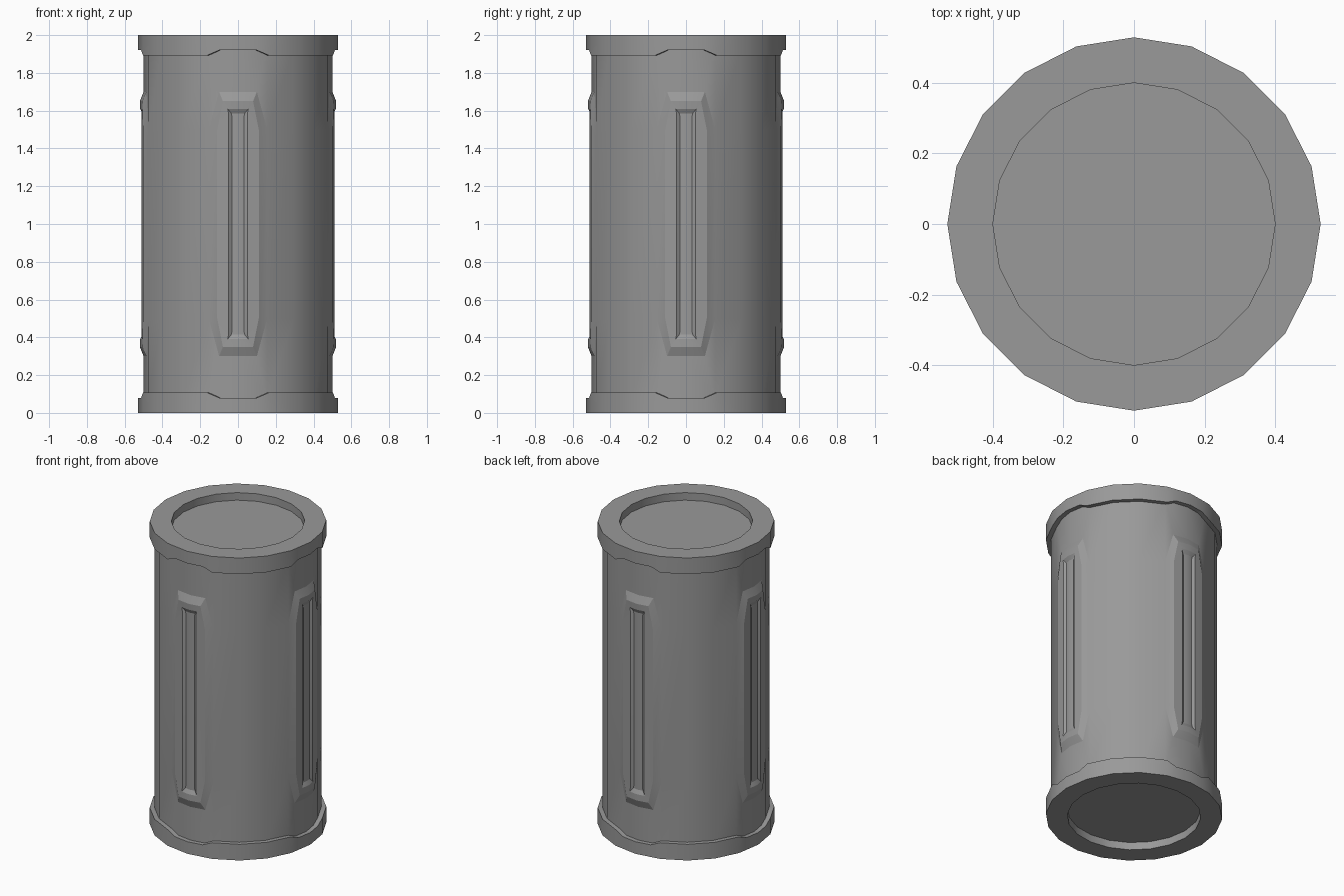
import bpy, bmesh
from math import sin, cos, tan, radians, pi
from mathutils import Matrix, Vector

if "Cube" in bpy.data.objects:
    bpy.data.objects.remove(bpy.data.objects["Cube"])

R, SIDES = 0.50, 20
STEP = 2 * pi / SIDES
HW = R * sin(STEP)              # half width of a two-facet panel
SLOPE = tan(STEP / 2)           # how the facets fall away from the panel centre

grey = bpy.data.materials.new("dark_grey")
grey.diffuse_color = (0.32, 0.32, 0.32, 1)
grey.use_nodes = True
grey.node_tree.nodes["Principled BSDF"].inputs["Base Color"].default_value = grey.diffuse_color


def finish(bm, name, angle=25):
    bmesh.ops.remove_doubles(bm, verts=bm.verts, dist=0.0005)
    bmesh.ops.recalc_face_normals(bm, faces=bm.faces)
    me = bpy.data.meshes.new(name)
    bm.to_mesh(me)
    bm.free()
    me.materials.append(grey)
    ob = bpy.data.objects.new(name, me)
    bpy.context.collection.objects.link(ob)
    bpy.ops.object.select_all(action='DESELECT')
    ob.select_set(True)
    bpy.context.view_layer.objects.active = ob
    bpy.ops.object.shade_smooth_by_angle(angle=radians(angle))
    return ob


def bridge(bm, a, b, skip=()):
    n = len(a)
    for i in range(n):
        if i not in skip:
            j = (i + 1) % n
            bm.faces.new((a[i], a[j], b[j], b[i]))


def panel_loop(bm, mat, a, zt, b, zs, lift):
    """Ten-point loop that follows the body facets, raised by lift."""
    half = [(0, zt), (a, zt), (b, zs), (b, -zs), (a, -zt), (0, -zt)]
    pts = half + [(-x, z) for x, z in half[-2:0:-1]]
    return [bm.verts.new(mat @ Vector((x, -(R + lift - SLOPE * abs(x)), 1 + z)))
            for x, z in pts]


# Body: four slotted, framed panels with plain strips between them
bm = bmesh.new()
for q in range(4):
    mat = Matrix.Rotation(q * pi / 2, 4, 'Z')
    loops = [panel_loop(bm, mat, *p) for p in (
        (HW, 0.93, HW, 0.5, 0),             # panel border
        (0.10, 0.70, HW, 0.5, 0),           # frame foot
        (0.08, 0.65, 0.11, 0.5, 0.02),      # frame ridge
        (0.055, 0.61, 0.05, 0.585, 0.018),  # slot lip
        (0.035, 0.585, 0.032, 0.57, 0.005))]    # slot floor
    # the long sides of border and foot coincide, so skip them
    bridge(bm, loops[0], loops[1], skip=(2, 7))
    for a, b in zip(loops[1:], loops[2:]):
        bridge(bm, a, b)
    f = loops[-1]
    bm.faces.new(f[:6])
    bm.faces.new([f[0]] + f[5:])
    zs = (0.07, 0.5, 1.5, 1.93)
    for s in (1, 2, 3):
        cols = [[bm.verts.new(mat @ Vector((R * sin(t), -R * cos(t), z))) for z in zs]
                for t in (s * STEP, (s + 1) * STEP)]
        for k in range(3):
            bm.faces.new((cols[0][k], cols[1][k], cols[1][k + 1], cols[0][k + 1]))
finish(bm, "barrel_body", 18.5)


# Rims: 20-sided rings with a notch above each panel and a recessed lid
def rim(name, flip):
    outer = 0.529
    bm = bmesh.new()
    pts = []                                # (unit x, unit y, lower edge)
    for q in range(4):
        mat = Matrix.Rotation(q * pi / 2, 3, 'Z')
        prof = [(0, -1, 1.92), (0.19, -1 + SLOPE * 0.19, 1.92)]
        for s in (1, 2, 3, 4):
            prof.append((sin(s * STEP), -cos(s * STEP), 1.893))
        prof.append((1 - SLOPE * 0.19, -0.19, 1.92))
        for x, y, z in prof:
            p = mat @ Vector((x, y, 0))
            pts.append((p.x, p.y, z))

    def ring(r, z=None):
        out = []
        for x, y, low in pts:
            h = low if z is None else z
            out.append(bm.verts.new((x * r, y * r, 2 - h if flip else h)))
        return out

    rings = [ring(0.48, 1.94), ring(0.48), ring(outer), ring(outer, 2.0),
             ring(0.40, 2.0), ring(0.40, 1.95)]
    for a, b in zip(rings, rings[1:]):
        bridge(bm, a, b)
    bm.faces.new(rings[-1])
    bm.faces.new(rings[0])
    finish(bm, name)


rim("top_rim", False)
rim("bottom_rim", True)
